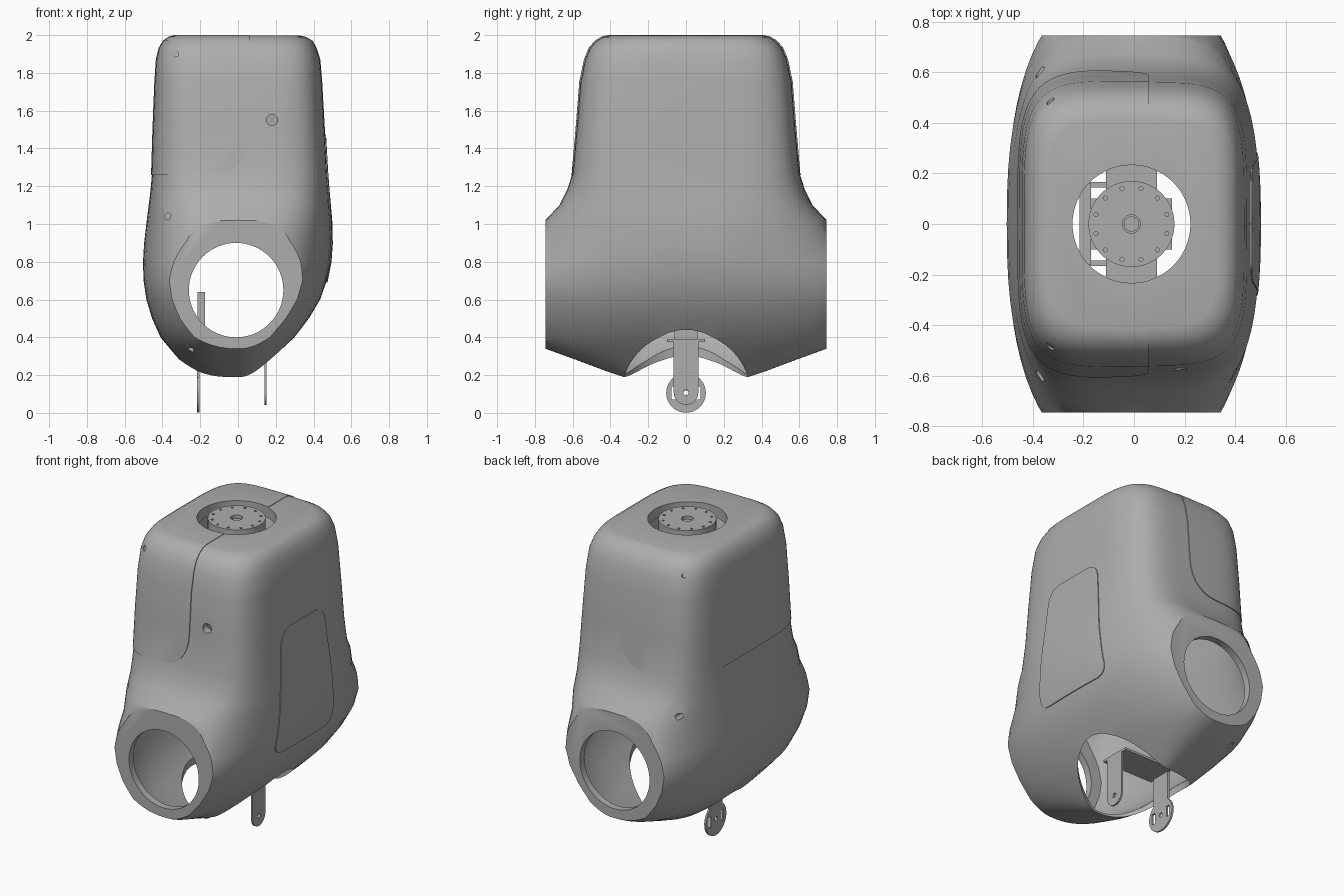
import bpy, bmesh, math
from mathutils import Matrix, Vector

if "Cube" in bpy.data.objects:
    bpy.data.objects.remove(bpy.data.objects["Cube"])

grey = bpy.data.materials.new("plain grey")
grey.use_nodes = True
grey.diffuse_color = (0.42, 0.42, 0.42, 1)
grey.node_tree.nodes["Principled BSDF"].inputs["Base Color"].default_value = grey.diffuse_color

AXES = {"x": Matrix.Rotation(math.pi / 2, 4, "Y"),
        "y": Matrix.Rotation(math.pi / 2, 4, "X"),
        "z": Matrix.Identity(4)}


def finish(name, bm):
    bmesh.ops.recalc_face_normals(bm, faces=bm.faces)
    mesh = bpy.data.meshes.new(name)
    bm.to_mesh(mesh)
    bm.free()
    obj = bpy.data.objects.new(name, mesh)
    bpy.context.collection.objects.link(obj)
    mesh.materials.append(grey)
    return obj


def box(name, low, high):
    bm = bmesh.new()
    bmesh.ops.create_cube(bm, size=1)
    low, high = Vector(low), Vector(high)
    for v in bm.verts:
        v.co = (low + high) / 2 + v.co * (high - low)
    return finish(name, bm)


def cylinder(name, radius, depth, loc, axis="z", sides=48):
    bm = bmesh.new()
    bmesh.ops.create_cone(bm, cap_ends=True, segments=sides, radius1=radius, radius2=radius,
                          depth=depth, matrix=Matrix.Translation(loc) @ AXES[axis])
    return finish(name, bm)


def prism(name, corners, axis, start, end):
    """Extrude an outline of (u, z, corner radius) along x or y."""
    outline = []
    for i, (u, z, r) in enumerate(corners):
        p = Vector((u, z))
        before, after = Vector(corners[i - 1][:2]), Vector(corners[(i + 1) % len(corners)][:2])
        if r == 0:
            outline.append(p)
            continue
        a, b = p + (before - p).normalized() * r, p + (after - p).normalized() * r
        outline += [a.lerp(p, t / 8).lerp(p.lerp(b, t / 8), t / 8) for t in range(9)]
    bm = bmesh.new()
    place = (lambda p, d: (d, p.x, p.y)) if axis == "x" else (lambda p, d: (p.x, d, p.y))
    face = bm.faces.new([bm.verts.new(place(p, start)) for p in outline])
    out = bmesh.ops.extrude_face_region(bm, geom=[face])
    shift = Vector(place(Vector((0, 0)), end - start))
    bmesh.ops.translate(bm, vec=shift, verts=[g for g in out["geom"] if isinstance(g, bmesh.types.BMVert)])
    return finish(name, bm)


def boolean(obj, cutter, operation="DIFFERENCE", keep=False):
    mod = obj.modifiers.new("cut", "BOOLEAN")
    mod.object, mod.operation, mod.solver = cutter, operation, "EXACT"
    bpy.context.view_layer.objects.active = obj
    bpy.ops.object.modifier_apply(modifier=mod.name)
    if not keep:
        bpy.data.objects.remove(cutter)


def smooth(obj):
    bpy.ops.object.select_all(action="DESELECT")
    obj.select_set(True)
    bpy.context.view_layer.objects.active = obj
    bpy.ops.object.shade_smooth_by_angle(angle=math.radians(32))


# Body levels: height, reach to -x, reach to +x, reach to front and back
LEVELS = [(.17, .13, .05, .28), (.19, .2, .09, .33), (.22, .24, .12, .42), (.28, .31, .18, .58),
          (.34, .36, .24, .745), (.4, .41, .3, .83), (.5, .455, .375, .9), (.6, .485, .435, .94),
          (.7, .5, .47, .95), (.8, .503, .49, .9), (.9, .497, .497, .825), (1.02, .483, .494, .745),
          (1.1, .473, .487, .67), (1.18, .463, .48, .63), (1.27, .455, .473, .6),
          (1.5, .448, .46, .58), (1.75, .438, .446, .56), (1.87, .43, .436, .535),
          (1.93, .415, .417, .51), (1.97, .39, .395, .475), (1.99, .36, .36, .44), (1.997, .33, .33, .41)]


def loft(name, grow, top, flat, sides=72):
    """Rounded body loft, grown sideways, with the front and back cut flat."""
    bm = bmesh.new()
    rings = []
    for z, left, right, deep in LEVELS:
        blend = min(max((z - .85) / .5, 0), 1)
        power = 2 / (2.5 + 2 * blend * blend * (3 - 2 * blend))
        height = top - (1.997 - z) * (top - .17) / 1.827
        ring = []
        for i in range(sides):
            c, s = math.cos(math.tau * i / sides), math.sin(math.tau * i / sides)
            x = max((right if c > 0 else left) + grow, .02) * math.copysign(abs(c) ** power, c)
            y = max(deep + grow, .02) * math.copysign(abs(s) ** power, s)
            ring.append(bm.verts.new((x, y, height)))
        rings.append(ring)
    for low, high in zip(rings, rings[1:]):
        for i in range(sides):
            j = (i + 1) % sides
            bm.faces.new((low[i], low[j], high[j], high[i]))
    bm.faces.new(rings[0])
    bm.faces.new(rings[-1])
    obj = finish(name, bm)
    boolean(obj, box("trim", (-2, -flat, -1), (2, flat, 3)), "INTERSECT")
    return obj


# Hollow shell with a slightly raised hood and side hatch
shell = loft("body_shell", 0, 1.997, .745)
hood = loft("hood_panel", .005, 2, .74)
hatch = loft("side_hatch", .005, 1.99, .74)
cavity = loft("cavity", -.045, 1.93, .7)
boolean(hood, prism("hood_outline", [(-1, 1.26, 0), (.06, 1.26, .22), (.06, 3, 0), (-1, 3, 0)],
                    "y", -1, 1), "INTERSECT")
boolean(hatch, prism("hatch_outline", [(-.3, .69, .09), (.3, .69, .09), (.215, 1.475, .1), (-.215, 1.475, .1)],
                     "x", .2, 1), "INTERSECT")
for part in (shell, hood, hatch):
    boolean(part, cavity, keep=True)
bpy.data.objects.remove(cavity)

# Round openings: front to back, underneath and on top
boolean(shell, cylinder("front_hole", .25, 3, (-.01, 0, .65), "y", 64))
boolean(shell, cylinder("bottom_hole", .33, 1, (0, 0, .05), "z", 64))
for part in (shell, hood):
    boolean(part, cylinder("top_hole", .233, 1, (-.01, 0, 2), "z", 64))

# Screw holes
boolean(shell, cylinder("port", .03, .4, (.18, -.6, 1.55), "y", 24))
for side in (-1, 1):
    boolean(hood, cylinder("screw_hole", .015, .1, (-.33, side * .5, 1.9), "y", 16))
    boolean(shell, cylinder("screw_hole", .018, .08, (-.37, side * .58, 1.04), "y", 16))
    boolean(shell, cylinder("screw_hole", .015, .1, (-.25, side * .62, .33), "y", 16))
for part in (shell, hood, hatch):
    smooth(part)

# Neck drive: slotted hub, motor block and side frame
hub = cylinder("neck_hub", .17, .1, (-.01, 0, 1.948), "z", 48)
boolean(hub, cylinder("hub_bore", .036, .3, (-.01, 0, 2), "z", 24))
for i in range(12):
    a = math.tau * (i + .5) / 12
    boolean(hub, cylinder("hub_hole", .008, .1, (-.01 + .145 * math.cos(a), .145 * math.sin(a), 2), "z", 10))
smooth(hub)
cylinder("neck_axle", .03, .2, (-.01, 0, 1.88), "z", 24)
box("neck_motor", (-.11, -.5, 1.55), (.09, .5, 1.88))
box("motor_frame", (-.215, -.16, 1.5), (-.17, .16, 1.85))
for side in (-1, 1):
    y = side * .155
    box("frame_arm", (-.2, y - .01, 1.7), (-.1, y + .01, 1.8))

# Waist bracket: cross plate with two hanging tabs
box("bracket_plate", (-.215, -.1, .375), (.15, .1, .39))
box("bracket_upright", (-.215, -.06, .38), (-.175, .06, .64))
for x, radius, z, name in ((-.21, .105, .106, "right"), (.145, .065, .108, "left")):
    tab = prism(name + "_tab", [(-.065, z, 0), (.065, z, 0), (.065, .38, 0), (-.065, .38, 0)],
                "x", x - .006, x + .006)
    boolean(tab, cylinder("tab_end", radius, .012, (x, 0, z), "x", 40), "UNION")
    boolean(tab, cylinder("pin_hole", .014, .1, (x, 0, z), "x", 16))
    if name == "right":
        for side in (-1, 1):
            boolean(tab, box("slot", (x - .1, side * .065 - .012, z - .035), (x + .1, side * .065 + .012, z + .035)))
    smooth(tab)
